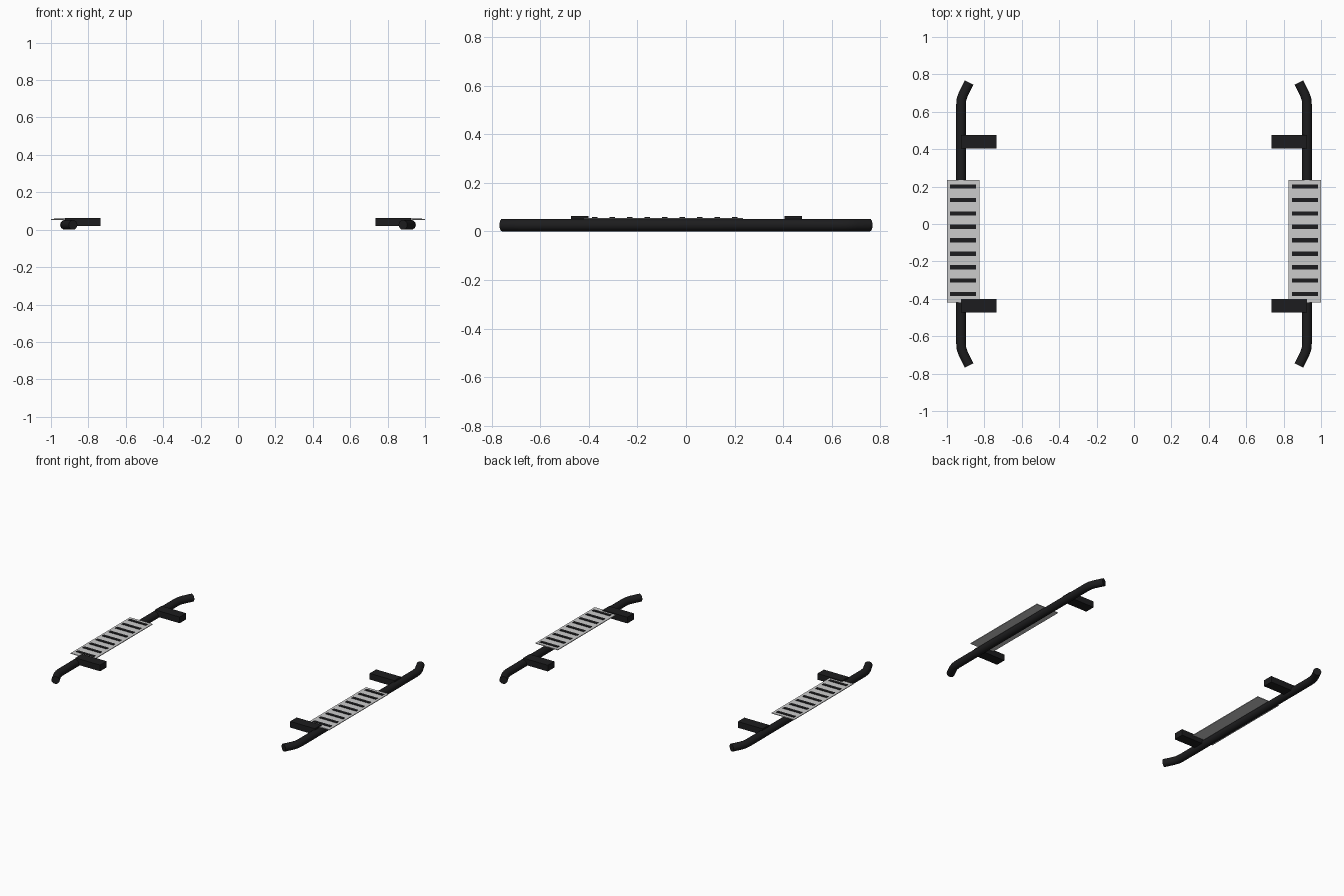
import bpy, bmesh, math
from mathutils import Matrix, Vector

if "Cube" in bpy.data.objects:
    bpy.data.objects.remove(bpy.data.objects["Cube"])

black = bpy.data.materials.new("black_coating")
black.diffuse_color = (0.012, 0.012, 0.013, 1)
black.use_nodes = True
black.node_tree.nodes["Principled BSDF"].inputs["Base Color"].default_value = black.diffuse_color


def mirror(ob):
    ob.modifiers.new("other_side", 'MIRROR').use_axis[0] = True


def boxes(name, spans, mat=None):
    """One object made of axis-aligned boxes, mirrored across x = 0."""
    bm = bmesh.new()
    for lo, hi in spans:
        lo, hi = Vector(lo), Vector(hi)
        m = Matrix.Translation((lo + hi) / 2) @ Matrix.Diagonal((*(hi - lo), 1))
        bmesh.ops.create_cube(bm, size=1, matrix=m)
    me = bpy.data.meshes.new(name)
    bm.to_mesh(me)
    bm.free()
    ob = bpy.data.objects.new(name, me)
    bpy.context.collection.objects.link(ob)
    if mat:
        me.materials.append(mat)
    mirror(ob)
    return ob


# side tube, with both ends bent inwards
half = [(0.925, 0.635), (0.922, 0.668), (0.912, 0.696), (0.882, 0.756)]
path = [(x, -y) for x, y in reversed(half)] + half
cu = bpy.data.curves.new("side_tube", 'CURVE')
cu.dimensions = '3D'
cu.bevel_depth = 0.026
cu.bevel_resolution = 6
cu.use_fill_caps = True
sp = cu.splines.new('POLY')
sp.points.add(len(path) - 1)
for p, (x, y) in zip(sp.points, path):
    p.co = (x, y, 0.026, 1)
tube = bpy.data.objects.new("side_tube", cu)
bpy.context.collection.objects.link(tube)
bpy.context.view_layer.objects.active = tube
tube.select_set(True)
bpy.ops.object.convert(target='MESH')
tube = bpy.context.object
tube.data.materials.clear()
tube.data.materials.append(black)
bpy.ops.object.shade_smooth_by_angle(angle=math.radians(40))
mirror(tube)

# mounting brackets
boxes("mounting_brackets",
      [((0.735, y - 0.036, 0.02), (0.926, y + 0.036, 0.063)) for y in (-0.438, 0.441)],
      black)

# step plate and its grip strips
boxes("step_plate", [((0.826, -0.42, 0.051), (1.0, 0.235, 0.056))])
ys = [-0.375 + i * 0.072 for i in range(9)]
boxes("grip_strips",
      [((0.846, y - 0.011, 0.054), (0.983, y + 0.011, 0.059)) for y in ys],
      black)
